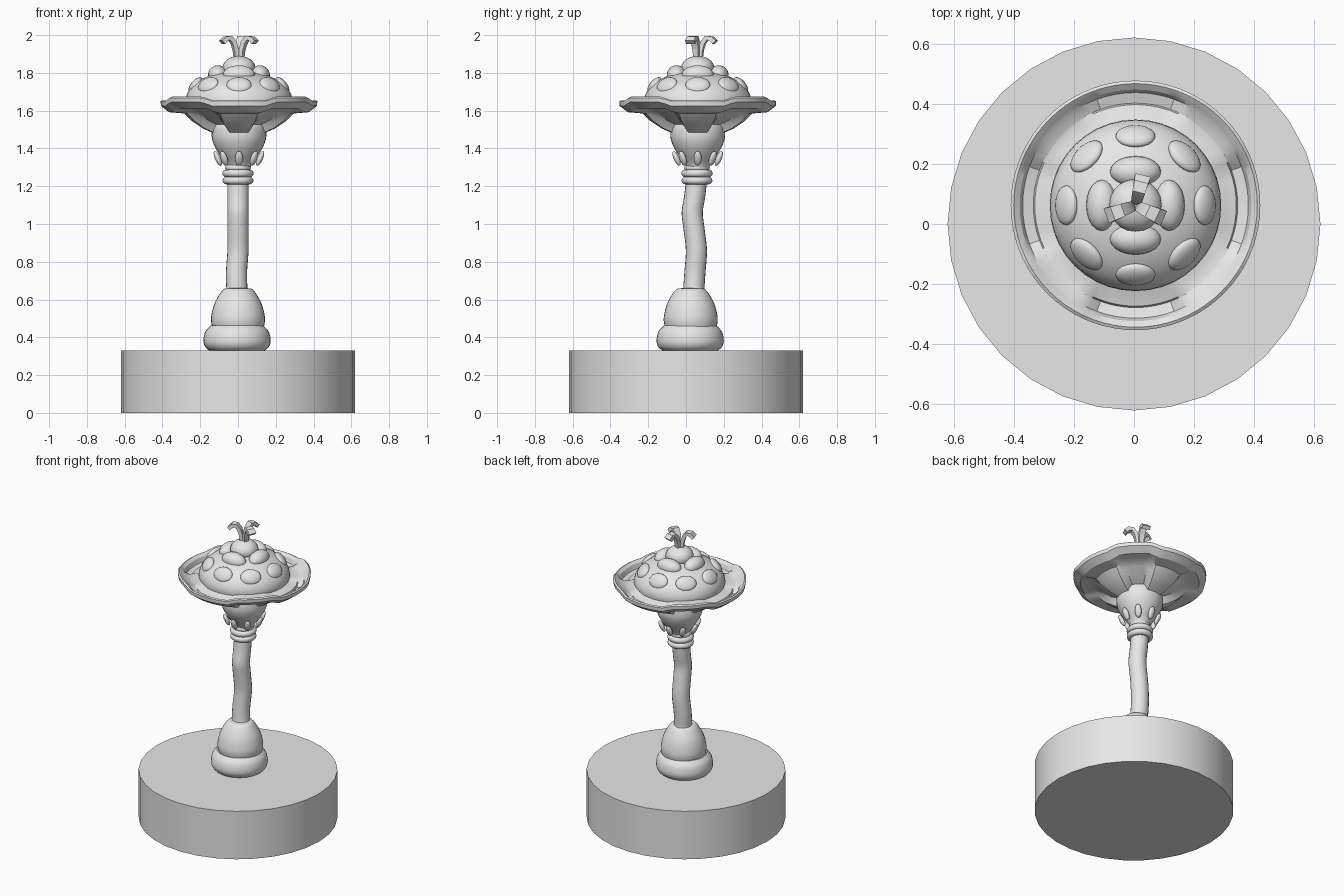
import bpy, bmesh
from math import radians, sin, cos, pi
from mathutils import Matrix, Vector

cube = bpy.data.objects.get("Cube")
if cube:
    bpy.data.objects.remove(cube, do_unlink=True)

grey = bpy.data.materials.new("plain_grey")
grey.use_nodes = True
grey.diffuse_color = (0.8, 0.8, 0.8, 1)
grey.node_tree.nodes["Principled BSDF"].inputs["Base Color"].default_value = (0.8, 0.8, 0.8, 1)

CX, CY = 0.005, 0.062      # axis of the cap and bulb


def finish(name, bm, angle=35):
    bmesh.ops.recalc_face_normals(bm, faces=bm.faces[:])
    mesh = bpy.data.meshes.new(name)
    bm.to_mesh(mesh)
    bm.free()
    mesh.materials.append(grey)
    ob = bpy.data.objects.new(name, mesh)
    bpy.context.collection.objects.link(ob)
    bpy.ops.object.select_all(action='DESELECT')
    ob.select_set(True)
    bpy.context.view_layer.objects.active = ob
    bpy.ops.object.shade_smooth_by_angle(angle=radians(angle))
    return ob


def skin(bm, rings, caps=True, closed=False):
    """Bridge rings of points with quads."""
    loops = [[bm.verts.new(p) for p in ring] for ring in rings]
    n = len(loops[0])
    pairs = list(zip(loops, loops[1:]))
    if closed:
        pairs.append((loops[-1], loops[0]))
    for a, b in pairs:
        for i in range(n):
            j = (i + 1) % n
            bm.faces.new((a[i], a[j], b[j], b[i]))
    if caps and not closed:
        bm.faces.new(loops[0])
        bm.faces.new(loops[-1])


def circle(r, z, x=0, y=0, n=32):
    return [(x + r * cos(2 * pi * i / n), y + r * sin(2 * pi * i / n), z) for i in range(n)]


def lathe(name, profile, x=0, y=0, n=32, angle=35):
    bm = bmesh.new()
    skin(bm, [circle(r, z, x, y, n) for r, z in profile])
    return finish(name, bm, angle)


def smooth_path(points, steps=5):
    """Catmull-Rom samples through the given points."""
    pts = [Vector(p) for p in points]
    pts = [pts[0]] + pts + [pts[-1]]
    out = []
    for a, b, c, d in zip(pts, pts[1:], pts[2:], pts[3:]):
        for s in range(steps):
            t = s / steps
            out.append(0.5 * (2 * b + (c - a) * t + (2 * a - 5 * b + 4 * c - d) * t * t
                              + (3 * b - a - 3 * c + d) * t ** 3))
    return out + [pts[-1]]


def ellipsoids(name, count, radius, z, size, tilt=0, turn=0):
    """Ring of ellipsoids; size is radial, tangential, vertical."""
    bm = bmesh.new()
    for i in range(count):
        m = (Matrix.Translation((CX, CY, z))
             @ Matrix.Rotation(2 * pi * i / count + turn, 4, 'Z')
             @ Matrix.Translation((radius, 0, 0))
             @ Matrix.Rotation(radians(tilt), 4, 'Y')
             @ Matrix.Diagonal((*size, 1)))
        bmesh.ops.create_uvsphere(bm, u_segments=20, v_segments=12, radius=1, matrix=m)
    return finish(name, bm, 60)


# Round plinth
lathe("plinth", [(0.62, 0), (0.62, 0.33)])

# Swollen foot in two stacked bulges
lathe("foot_lower", smooth_path([(0.13, 0.32), (0.165, 0.345), (0.178, 0.38),
                                 (0.168, 0.43), (0.14, 0.462)]), -0.005, 0.022)
lathe("foot_upper", smooth_path([(0.136, 0.45), (0.143, 0.5), (0.128, 0.57),
                                 (0.1, 0.625), (0.075, 0.655), (0.05, 0.66)]), 0, 0.025)

# Wavy stem
bm = bmesh.new()
stem = smooth_path([(-0.005, 0.04, 0.64), (-0.008, 0.047, 0.74), (0, 0.055, 0.86),
                    (0, 0.043, 0.97), (0, 0.033, 1.06), (0, 0.045, 1.14), (0, 0.056, 1.23)])
skin(bm, [circle(0.064 if i == 0 else 0.056, p.z, p.x, p.y, 20) for i, p in enumerate(stem)])
finish("stem", bm)

# Neck rings
for i, (major, minor, z) in enumerate([(0.062, 0.02, 1.23), (0.063, 0.02, 1.268), (0.05, 0.018, 1.297)]):
    bm = bmesh.new()
    skin(bm, [circle(major + minor * cos(k * pi / 6), z + minor * sin(k * pi / 6), 0, 0.058)
              for k in range(12)], closed=True)
    finish(f"neck_ring_{i + 1}", bm)

# Bulb under the cap, with a collar of sepals
lathe("bulb", smooth_path([(0.055, 1.28), (0.07, 1.32), (0.105, 1.37), (0.133, 1.42),
                           (0.145, 1.47), (0.135, 1.53), (0.08, 1.59)]), CX, CY)
ellipsoids("sepals", 8, 0.112, 1.347, (0.015, 0.021, 0.042), tilt=24, turn=pi / 2)

# Cap brim: a dish whose four cardinal sectors drop; radius, raised z, dropped z
brim = [(0.26, 1.645, 1.64), (0.295, 1.64, 1.625), (0.335, 1.635, 1.615), (0.34, 1.637, 1.6),
        (0.375, 1.65, 1.61), (0.385, 1.66, 1.64), (0.405, 1.675, 1.655), (0.415, 1.668, 1.65),
        (0.413, 1.645, 1.625), (0.37, 1.612, 1.592), (0.29, 1.61, 1.585), (0.25, 1.59, 1.545),
        (0.19, 1.55, 1.505), (0.12, 1.52, 1.475), (0.06, 1.53, 1.49)]
COLS = 72
bm = bmesh.new()
rings = []
for r, high, low in brim:
    ring = []
    for i in range(COLS):
        off = abs((i * 360 / COLS + 45) % 90 - 45)
        drop = min(1, max(0, (27 - off) / 5))
        a = 2 * pi * i / COLS
        ring.append((CX + r * cos(a), CY + r * sin(a), high + (low - high) * drop))
    rings.append(ring)
skin(bm, rings)
finish("cap_brim", bm, 30)

# Dome with spots and a cluster of lobes
dome = [(0.285 * cos(k * pi / 26), 1.645 + 0.168 * sin(k * pi / 26)) for k in range(13)]
lathe("dome", [(0.28, 1.62)] + dome, CX, CY, 40, 50)
ellipsoids("dome_spots", 8, 0.23, 1.736, (0.024, 0.066, 0.05), tilt=-40)
ellipsoids("upper_lobes", 4, 0.112, 1.79, (0.052, 0.085, 0.05), tilt=15)
ellipsoids("top_lobe", 1, 0, 1.825, (0.088, 0.088, 0.065))

# Three curled sprigs on the crown
sprig = [(0.012, 1.87), (0.018, 1.92), (0.03, 1.96), (0.05, 1.985), (0.075, 1.982), (0.095, 1.962)]
for i, deg in enumerate((76, 200, -25)):
    bm = bmesh.new()
    rot = Matrix.Rotation(radians(deg), 3, 'Z')
    rings = []
    for k, (r, z) in enumerate(sprig):
        before, after = sprig[max(k - 1, 0)], sprig[min(k + 1, len(sprig) - 1)]
        along = Vector((after[0] - before[0], 0, after[1] - before[1])).normalized()
        out = Vector((along.z, 0, -along.x)) * 0.012
        side = Vector((0, 0.014 + 0.0025 * k, 0))
        mid = Vector((r, 0, z))
        rings.append([rot @ (mid + p) + Vector((CX, CY, 0))
                      for p in (out + side, out - side, -out - side, -out + side)])
    skin(bm, rings)
    finish(f"sprig_{i + 1}", bm, 25)
